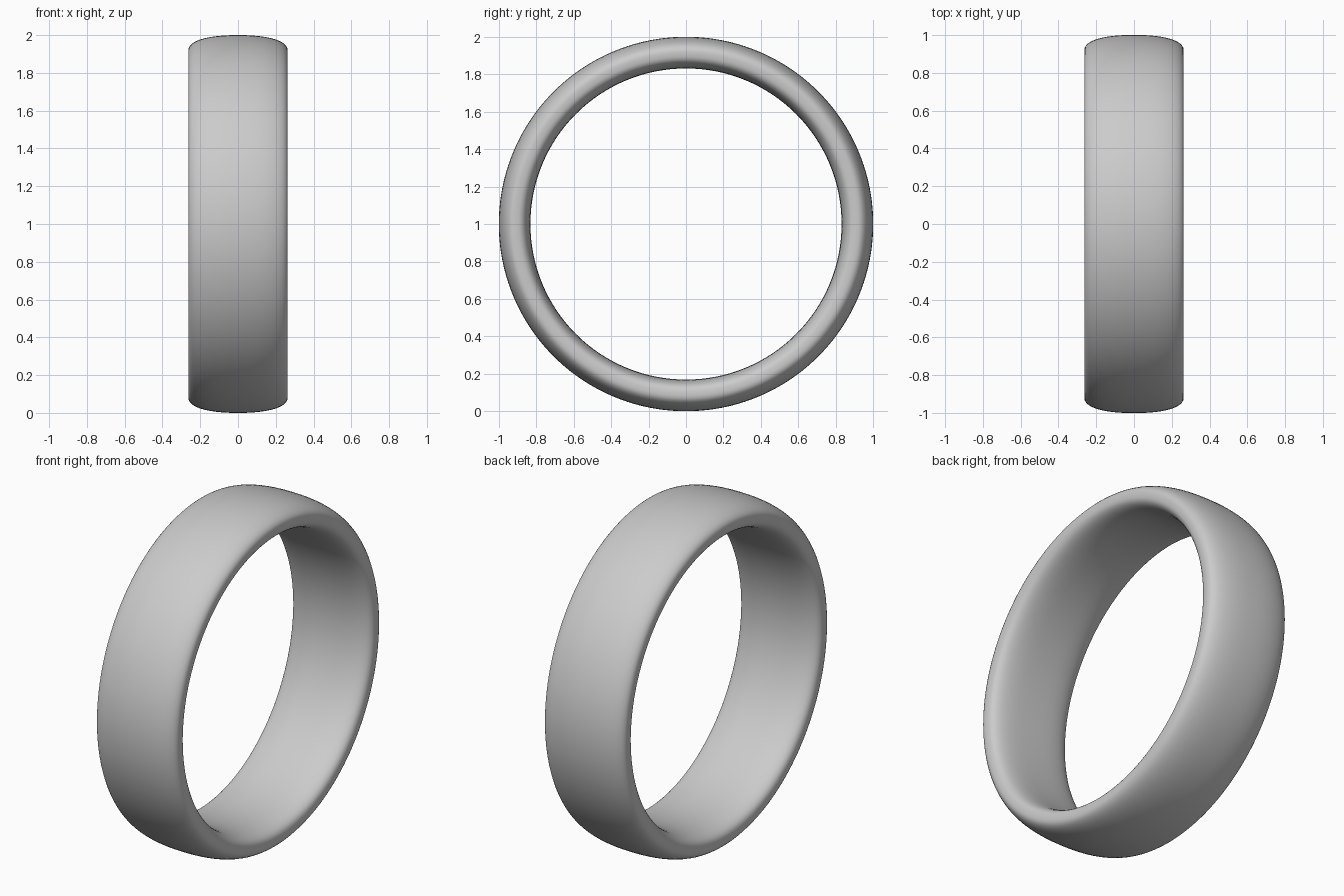
import bpy, bmesh, math
from mathutils import Matrix, Vector

if "Cube" in bpy.data.objects:
    bpy.data.objects.remove(bpy.data.objects["Cube"])

HALF_WIDTH, MID_R = 0.263, 0.917
OUTER_BULGE, INNER_BULGE = 0.083, 0.086
PROFILE, SEGMENTS = 48, 160


def spow(v, e):
    return math.copysign(abs(v) ** e, v)


def section_point(t):
    # domed outer side, flatter softly rounded inner side
    c, s = math.cos(t), math.sin(t)
    n = 2.3 if s >= 0 else 3.2
    depth = OUTER_BULGE if s >= 0 else INNER_BULGE
    return Vector((HALF_WIDTH * spow(c, 2 / n), 0, MID_R + depth * spow(s, 2 / n)))


# Band: cross-section swept around the x axis
bm = bmesh.new()
section = [section_point(2 * math.pi * i / PROFILE) for i in range(PROFILE)]
rings = []
for k in range(SEGMENTS):
    rot = Matrix.Rotation(2 * math.pi * k / SEGMENTS, 3, 'X')
    rings.append([bm.verts.new(rot @ p + Vector((0, 0, 1))) for p in section])
for k in range(SEGMENTS):
    a, b = rings[k], rings[(k + 1) % SEGMENTS]
    for i in range(PROFILE):
        j = (i + 1) % PROFILE
        bm.faces.new((a[i], a[j], b[j], b[i])).smooth = True
bmesh.ops.recalc_face_normals(bm, faces=bm.faces[:])

mesh = bpy.data.meshes.new("ring_band")
bm.to_mesh(mesh)
bm.free()
band = bpy.data.objects.new("ring_band", mesh)
bpy.context.collection.objects.link(band)
